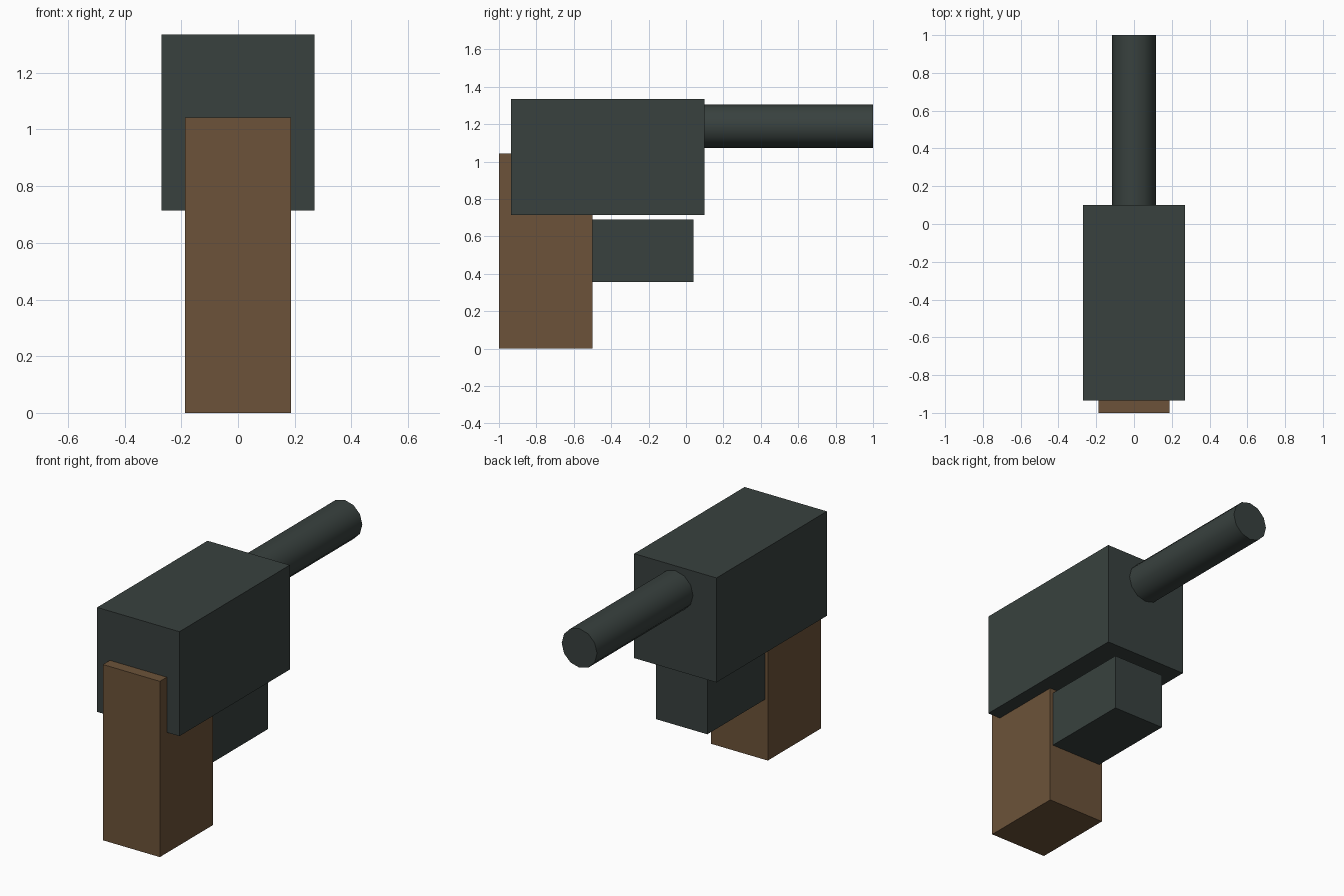
import bpy
import math
from mathutils import Vector

default = bpy.data.objects.get("Cube")
if default:
    bpy.data.objects.remove(default, do_unlink=True)


def make_material(name, rgb):
    mat = bpy.data.materials.new(name)
    mat.use_nodes = True
    color = (*rgb, 1.0)
    mat.diffuse_color = color
    mat.node_tree.nodes["Principled BSDF"].inputs["Base Color"].default_value = color
    return mat


def add_block(name, low, high, mat):
    """Axis-aligned box between two opposite corners."""
    low, high = Vector(low), Vector(high)
    bpy.ops.mesh.primitive_cube_add(size=1, location=(low + high) / 2)
    obj = bpy.context.object
    obj.name = name
    obj.scale = high - low
    bpy.ops.object.transform_apply(location=False, rotation=False, scale=True)
    obj.data.materials.append(mat)
    return obj


metal = make_material("dark_metal", (0.040, 0.053, 0.049))
wood = make_material("brown_wood", (0.150, 0.086, 0.041))

# Main body, grip and the block under the body
add_block("body", (-0.27, -0.935, 0.715), (0.27, 0.10, 1.335), metal)
add_block("grip", (-0.187, -1.0, 0.0), (0.187, -0.50, 1.043), wood)
add_block("trigger_block", (-0.168, -0.52, 0.357), (0.168, 0.04, 0.69), metal)

# Barrel running back along y, slightly sunk into the body
start, end = 0.05, 1.0
bpy.ops.mesh.primitive_cylinder_add(
    vertices=12, radius=0.116, depth=end - start,
    location=(0, (start + end) / 2, 1.19), rotation=(math.radians(90), 0, 0))
barrel = bpy.context.object
barrel.name = "barrel"
barrel.data.materials.append(metal)
bpy.ops.object.shade_smooth_by_angle(angle=math.radians(45))
